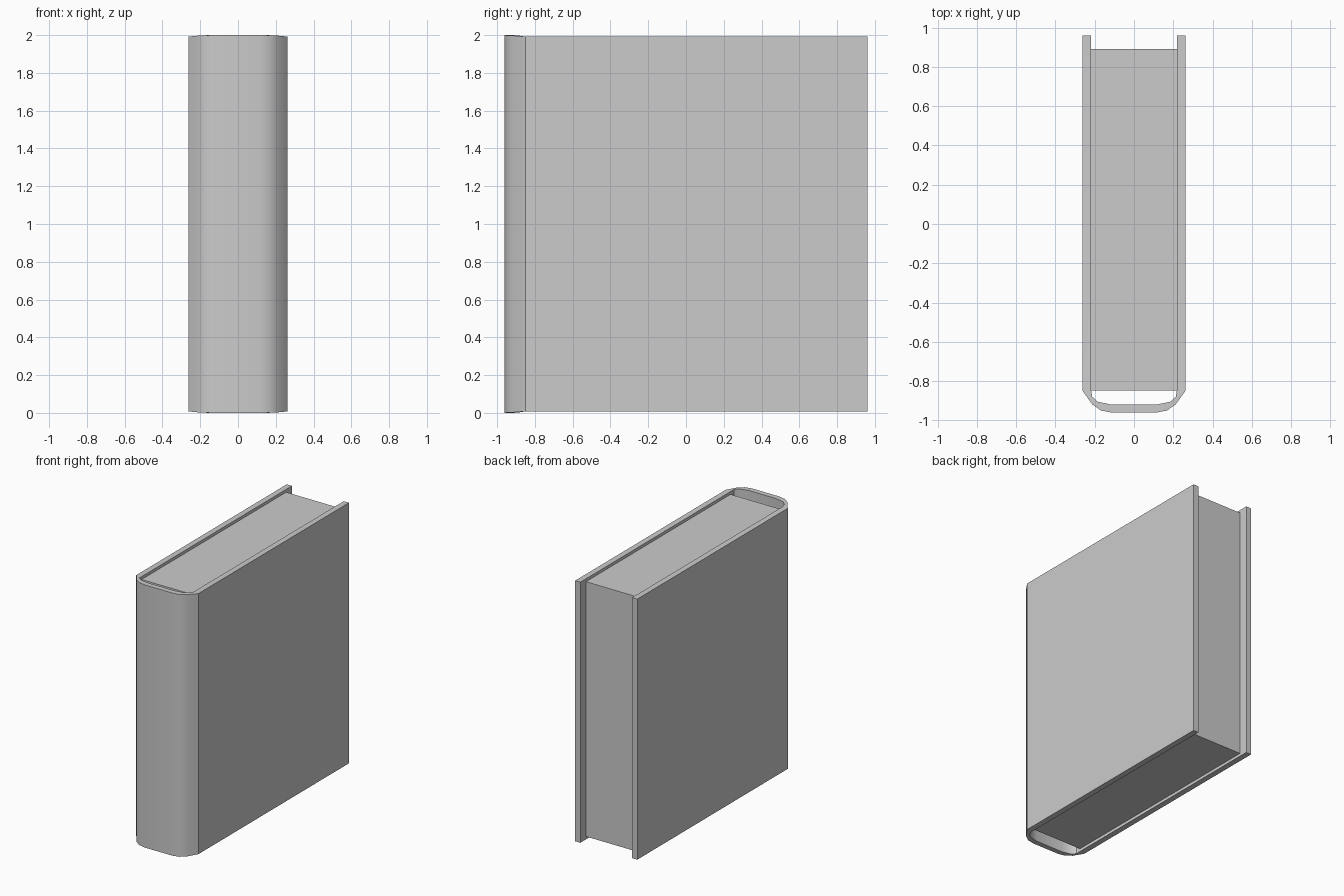
import bpy, bmesh
from math import radians

if "Cube" in bpy.data.objects:
    bpy.data.objects.remove(bpy.data.objects["Cube"])

H = 2.0

# Half of the binding cross-section: outer (x, y), inner (x, y), end inset in z
half = [
    ((0.262, 0.96), (0.218, 0.96), 0.008),
    ((0.262, -0.85), (0.218, -0.85), 0.008),
    ((0.213, -0.918), (0.213, -0.88), 0.003),
    ((0.168, -0.95), (0.185, -0.905), 0.001),
    ((0.115, -0.96), (0.115, -0.92), 0.0),
]
mirrored = [((-o[0], o[1]), (-i[0], i[1]), z) for o, i, z in reversed(half)]
stations = half + mirrored


def finish(bm, name):
    bmesh.ops.recalc_face_normals(bm, faces=bm.faces)
    mesh = bpy.data.meshes.new(name)
    bm.to_mesh(mesh)
    bm.free()
    obj = bpy.data.objects.new(name, mesh)
    bpy.context.collection.objects.link(obj)
    return obj


# Covers and rounded hollow spine as one folded strip
bm = bmesh.new()
rings = []
for (ox, oy), (ix, iy), z in stations:
    corners = [(ox, oy, z), (ox, oy, H - z), (ix, iy, H - z), (ix, iy, z)]
    rings.append([bm.verts.new(c) for c in corners])
for a, b in zip(rings, rings[1:]):
    for k in range(4):
        n = (k + 1) % 4
        bm.faces.new((a[k], a[n], b[n], b[k]))
bm.faces.new(rings[0])
bm.faces.new(rings[-1])
cover = finish(bm, "book_cover")
bpy.context.view_layer.objects.active = cover
cover.select_set(True)
bpy.ops.object.shade_smooth_by_angle(angle=radians(30))

# Page block, set back from the cover edges
bm = bmesh.new()
bmesh.ops.create_cube(bm, size=1)
bmesh.ops.scale(bm, vec=(0.436, 1.74, 1.94), verts=bm.verts)
bmesh.ops.translate(bm, vec=(0, 0.022, H / 2), verts=bm.verts)
finish(bm, "page_block")
